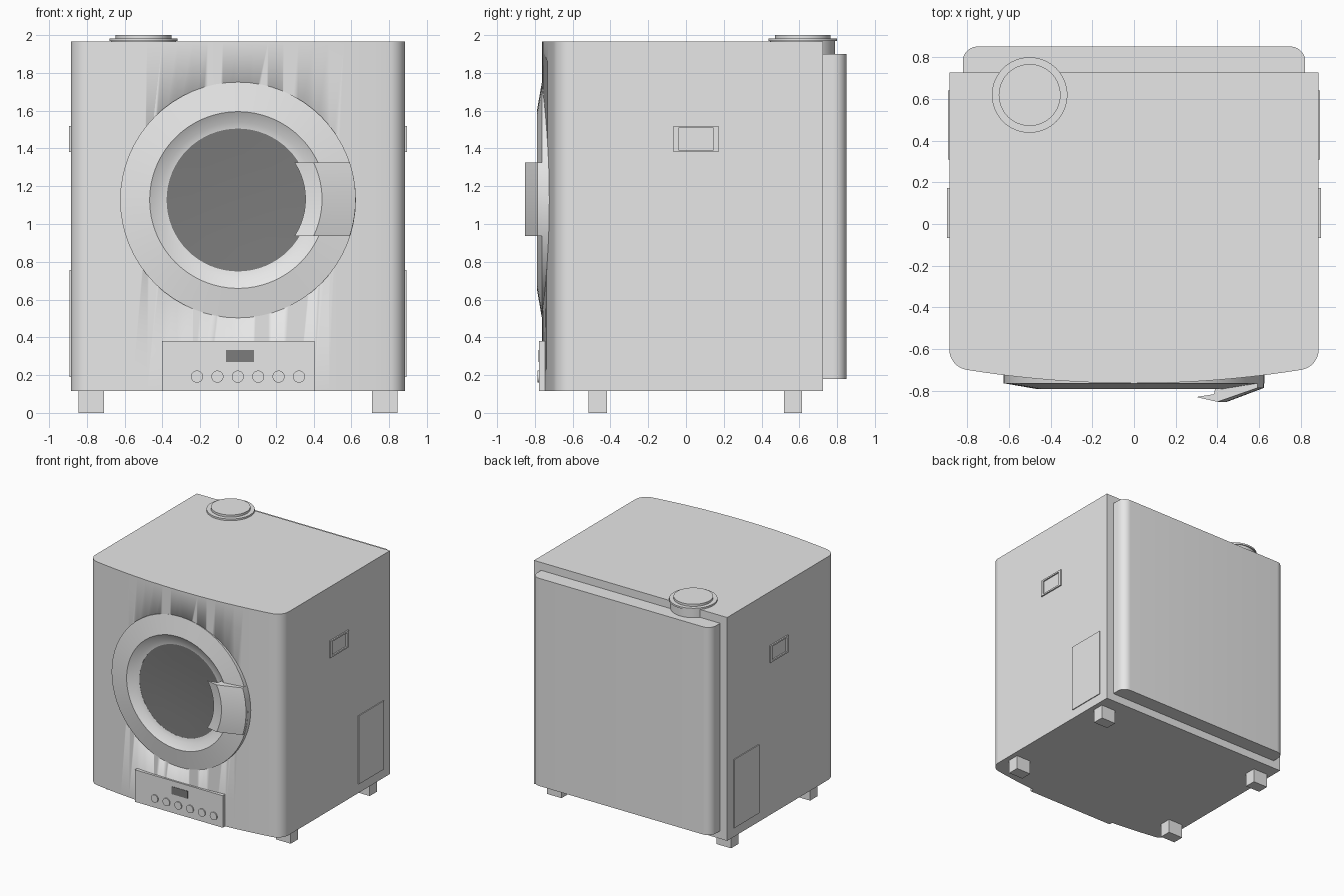
import bpy, bmesh, math
from mathutils import Matrix

if "Cube" in bpy.data.objects:
    bpy.data.objects.remove(bpy.data.objects["Cube"])


def material(name, v):
    m = bpy.data.materials.new(name)
    m.diffuse_color = (v, v, v, 1)
    m.use_nodes = True
    m.node_tree.nodes["Principled BSDF"].inputs["Base Color"].default_value = m.diffuse_color
    return m


GREY = material("light grey", 0.8)
DARK = material("dark glass grey", 0.2)
DOOR_Z = 1.127


def finish(name, bm, mat=GREY, smooth=False):
    bmesh.ops.recalc_face_normals(bm, faces=bm.faces)
    me = bpy.data.meshes.new(name)
    bm.to_mesh(me)
    bm.free()
    me.materials.append(mat)
    ob = bpy.data.objects.new(name, me)
    bpy.context.collection.objects.link(ob)
    if smooth:
        bpy.ops.object.select_all(action='DESELECT')
        ob.select_set(True)
        bpy.context.view_layer.objects.active = ob
        bpy.ops.object.shade_smooth_by_angle(angle=math.radians(30))
    return ob


def box(name, x0, x1, y0, y1, z0, z1, mat=GREY):
    bm = bmesh.new()
    bmesh.ops.create_cube(bm, size=1)
    for v in bm.verts:
        v.co = ((x0 + x1) / 2 + v.co.x * (x1 - x0),
                (y0 + y1) / 2 + v.co.y * (y1 - y0),
                (z0 + z1) / 2 + v.co.z * (z1 - z0))
    return finish(name, bm, mat)


def prism(name, outline, z0, z1):
    bm = bmesh.new()
    face = bm.faces.new([bm.verts.new((x, y, z0)) for x, y in outline])
    ext = bmesh.ops.extrude_face_region(bm, geom=[face])
    for v in ext["geom"]:
        if isinstance(v, bmesh.types.BMVert):
            v.co.z = z1
    return finish(name, bm, GREY, True)


def lathe(name, profile, place, mat=GREY, n=64, closed=False):
    """Turn (radius, height) points round z, then move by a matrix."""
    bm = bmesh.new()
    rings = []
    for r, h in profile:
        if r == 0:
            rings.append([bm.verts.new((0, 0, h))] * n)
        else:
            rings.append([bm.verts.new((r * math.cos(2 * math.pi * i / n),
                                        r * math.sin(2 * math.pi * i / n), h)) for i in range(n)])
    pairs = list(zip(rings, rings[1:]))
    if closed:
        pairs.append((rings[-1], rings[0]))
    for a, b in pairs:
        for i in range(n):
            j = (i + 1) % n
            bm.faces.new(list(dict.fromkeys((a[i], a[j], b[j], b[i]))))
    bmesh.ops.transform(bm, matrix=place, verts=bm.verts)
    return finish(name, bm, mat, True)


def facing_front(x, z):
    # lathe height becomes distance towards -y
    return Matrix.Translation((x, 0, z)) @ Matrix.Rotation(math.pi / 2, 4, 'X')


# Cabinet
box("cabinet", -0.885, 0.885, -0.6, 0.725, 0.115, 1.965)

# Bowed front panel with rounded corners
half = [(0.785 + 0.1 * math.cos(math.radians(a)), -0.6 - 0.1 * math.sin(math.radians(a)))
        for a in range(0, 81, 10)]
bow = [(0.802 * t / 10, -0.763 + 0.0645 * (t / 10) ** 2) for t in range(9, -10, -1)]
front = prism("front_panel", half + bow + [(-x, y) for x, y in reversed(half)], 0.115, 1.965)

# Recess behind the door
cutter = lathe("door_cutter", [(0, 0.69), (0.5, 0.69), (0.5, 1.0), (0, 1.0)],
               facing_front(0, DOOR_Z))
cutter.hide_render = True
cutter.hide_viewport = True
cut = front.modifiers.new("door_recess", 'BOOLEAN')
cut.operation = 'DIFFERENCE'
cut.solver = 'EXACT'
cut.object = cutter

# Rear cover with rounded upright edges
r = 0.07
arc = [(0.82 - r + r * math.cos(math.radians(a)), 0.85 - r + r * math.sin(math.radians(a)))
       for a in range(0, 91, 10)]
prism("rear_cover", [(0.82, 0.72)] + arc + [(-x, y) for x, y in reversed(arc)] + [(-0.82, 0.72)],
      0.18, 1.90)

# Feet
for sx in (-1, 1):
    for y in (-0.467, 0.567):
        box("foot", sx * 0.777 - 0.067, sx * 0.777 + 0.067, y - 0.048, y + 0.048, 0, 0.116)

# Exhaust outlet on top
lathe("exhaust_outlet", [(0, 1.8), (0.172, 1.8), (0.172, 1.968), (0.181, 1.968), (0.181, 1.982),
                         (0.148, 1.982), (0.148, 2.0), (0, 2.0)],
      Matrix.Translation((-0.5, 0.618, 0)))

# Door ring and window
lathe("door_ring", [(0.624, 0.70), (0.624, 0.763), (0.468, 0.79), (0.413, 0.757),
                    (0.378, 0.75), (0.378, 0.70)], facing_front(0, DOOR_Z), closed=True)
lathe("door_window", [(0.38, 0.749), (0.25, 0.741), (0.12, 0.736), (0, 0.735)],
      facing_front(0, DOOR_Z), DARK)

# Door handle: section swept round the door, cut level at top and bottom
section = [(0.357, -0.829), (0.445, -0.852), (0.623, -0.785), (0.623, -0.74),
           (0.44, -0.76), (0.43, -0.815)]
bm = bmesh.new()
rows = []
for i in range(13):
    dz = 0.195 * (i / 6 - 1)
    rows.append([bm.verts.new((math.sqrt(q * q - dz * dz), y, DOOR_Z + 0.004 + dz))
                 for q, y in section])
for a, b in zip(rows, rows[1:]):
    for k in range(6):
        m = (k + 1) % 6
        bm.faces.new((a[k], a[m], b[m], b[k]))
bm.faces.new(rows[0])
bm.faces.new(rows[-1])
finish("door_handle", bm, GREY, True)

# Control panel, display and knobs
box("control_panel", -0.402, 0.405, -0.777, -0.70, 0.115, 0.38)
box("display", -0.063, 0.084, -0.780, -0.774, 0.27, 0.333, DARK)
for i in range(6):
    lathe("knob", [(0, 0.77), (0.032, 0.77), (0.032, 0.786), (0, 0.786)],
          facing_front(-0.217 + 0.108 * i, 0.192), n=24)

# Side grips (raised frames) and service panels
for s in (-1, 1):
    xs = sorted((s * 0.88, s * 0.896))
    for y0, y1, z0, z1 in ((-0.066, 0.172, 1.38, 1.393), (-0.066, 0.172, 1.507, 1.52),
                           (-0.066, -0.04, 1.393, 1.507), (0.146, 0.172, 1.393, 1.507)):
        box("grip_frame", *xs, y0, y1, z0, z1)
    box("service_panel", *sorted((s * 0.884, s * 0.892)), 0.31, 0.64, 0.19, 0.757)
